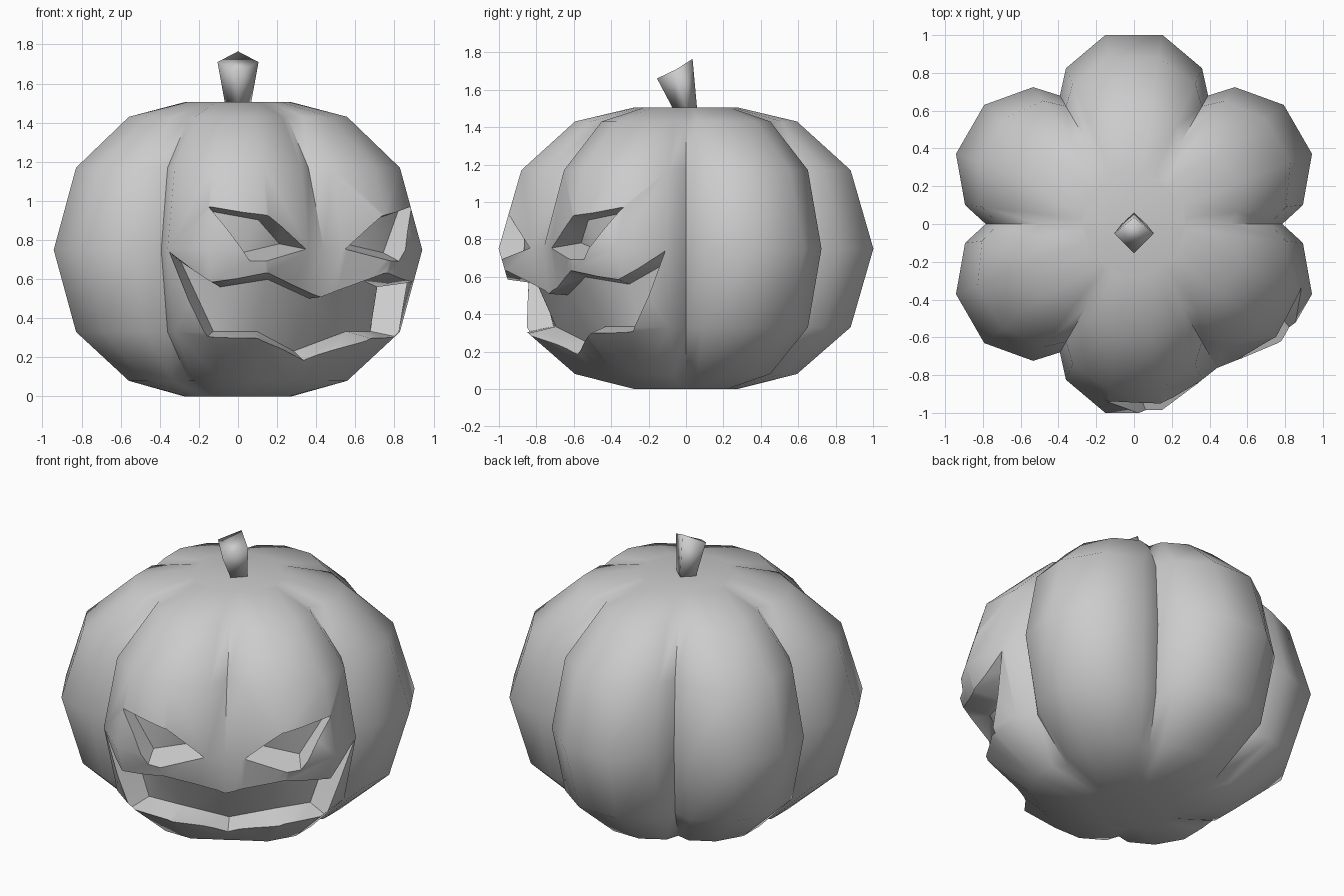
import bpy, bmesh, math
from mathutils import Vector

if "Cube" in bpy.data.objects:
    bpy.data.objects.remove(bpy.data.objects["Cube"])


def make_object(name, bm):
    bmesh.ops.recalc_face_normals(bm, faces=bm.faces)
    mesh = bpy.data.meshes.new(name)
    bm.to_mesh(mesh)
    bm.free()
    ob = bpy.data.objects.new(name, mesh)
    bpy.context.collection.objects.link(ob)
    return ob


def activate(ob):
    bpy.ops.object.select_all(action='DESELECT')
    ob.select_set(True)
    bpy.context.view_layer.objects.active = ob


def bridge(bm, lower, upper):
    n = len(lower)
    for i in range(n):
        j = (i + 1) % n
        bm.faces.new((lower[i], lower[j], upper[j], upper[i]))


# Pumpkin body: six lobes, per ring (z, peak, shoulder, valley, filled valley under the face)
RINGS = [(0.0, .28, .275, .27, .27), (.08, .60, .56, .50, .56),
         (.33, .89, .81, .72, .82), (.75, 1.013, .90, .785, .88),
         (1.17, .89, .81, .72, .72), (1.43, .60, .56, .50, .50),
         (1.505, .28, .275, .27, .27)]
bm = bmesh.new()
rings = []
for z, peak, shoulder, valley, filled in RINGS:
    ring = []
    for lobe in range(6):
        v = filled if lobe == 5 else valley
        for offset, r in ((0, v), (6.4, shoulder), (21.5, peak), (38.5, peak), (53.6, shoulder)):
            t = math.radians(lobe * 60 + offset)
            ring.append(bm.verts.new((r * math.cos(t), r * math.sin(t), z)))
    rings.append(ring)
for lower, upper in zip(rings, rings[1:]):
    bridge(bm, lower, upper)
bm.faces.new(rings[0])
bm.faces.new(rings[-1])
pumpkin = make_object("pumpkin_body", bm)


# Carving cutters: outline points are (sideways, outward, height) in the face frame
FACE = math.radians(-60)
OUT = Vector((math.cos(FACE), math.sin(FACE), 0))
SIDE = Vector((-math.sin(FACE), math.cos(FACE), 0))


def carve(name, outline, centre, shrink, depth):
    bm = bmesh.new()
    inner, outer = [], []
    for a, r, z in outline:
        p = SIDE * a + OUT * r + Vector((0, 0, z))
        ai = centre[0] + (a - centre[0]) * shrink
        zi = centre[1] + (z - centre[1]) * shrink
        q = SIDE * ai + OUT * (r - depth) + Vector((0, 0, zi))
        inner.append(bm.verts.new(q))
        outer.append(bm.verts.new(q + (p - q) * 1.8))
    bridge(bm, inner, outer)
    n = len(outline)
    for loop in (inner, outer):
        for i in range(n // 2):
            ids = dict.fromkeys((i, i + 1, n - i - 1, (n - i) % n))
            bm.faces.new([loop[k] for k in ids])
    bmesh.ops.triangulate(bm, faces=bm.faces)
    cutter = make_object(name, bm)
    cutter.hide_render = True
    mod = pumpkin.modifiers.new(name, 'BOOLEAN')
    mod.operation = 'DIFFERENCE'
    mod.solver = 'EXACT'
    mod.object = cutter
    activate(pumpkin)
    bpy.ops.object.modifier_apply(modifier=name)
    bpy.data.objects.remove(cutter)


# Mouth
top = [(-.75, .57, .75), (-.595, .76, .585), (-.353, .92, .635)]
low = [(-.594, .69, .295), (-.34, .79, .295)]
flip = lambda pts: [(-a, r, z) for a, r, z in reversed(pts)]
mouth = top + [(0, .87, .51)] + flip(top) + flip(low)[::1]
mouth = top + [(0, .87, .51)] + flip(top)
mouth += [(-a, r, z) for a, r, z in low] + [(0, .71, .165)] + low[::-1]
carve("mouth_cutter", mouth, (0, .47), .78, .14)

# Eyes
eye = [(.64, .80, .995), (.33, .93, .93), (.12, .89, .755), (.44, .89, .69)]
for s in (-1, 1):
    carve("eye_cutter", [(s * a, r, z) for a, r, z in eye], (s * .37, .84), .7, .13)

activate(pumpkin)
bpy.ops.object.shade_smooth_by_angle(angle=math.radians(50))

# Stem: flared square stalk leaning to the front
bm = bmesh.new()
base = [bm.verts.new(p) for p in ((.065, 0, 1.49), (0, .06, 1.49), (-.065, 0, 1.49), (0, -.065, 1.49))]
tip = [bm.verts.new(p) for p in ((.105, -.05, 1.71), (0, .035, 1.765), (-.105, -.05, 1.71), (0, -.155, 1.66))]
bridge(bm, base, tip)
bm.faces.new(base)
bm.faces.new(tip)
stem = make_object("stem", bm)
activate(stem)
bpy.ops.object.shade_smooth()
